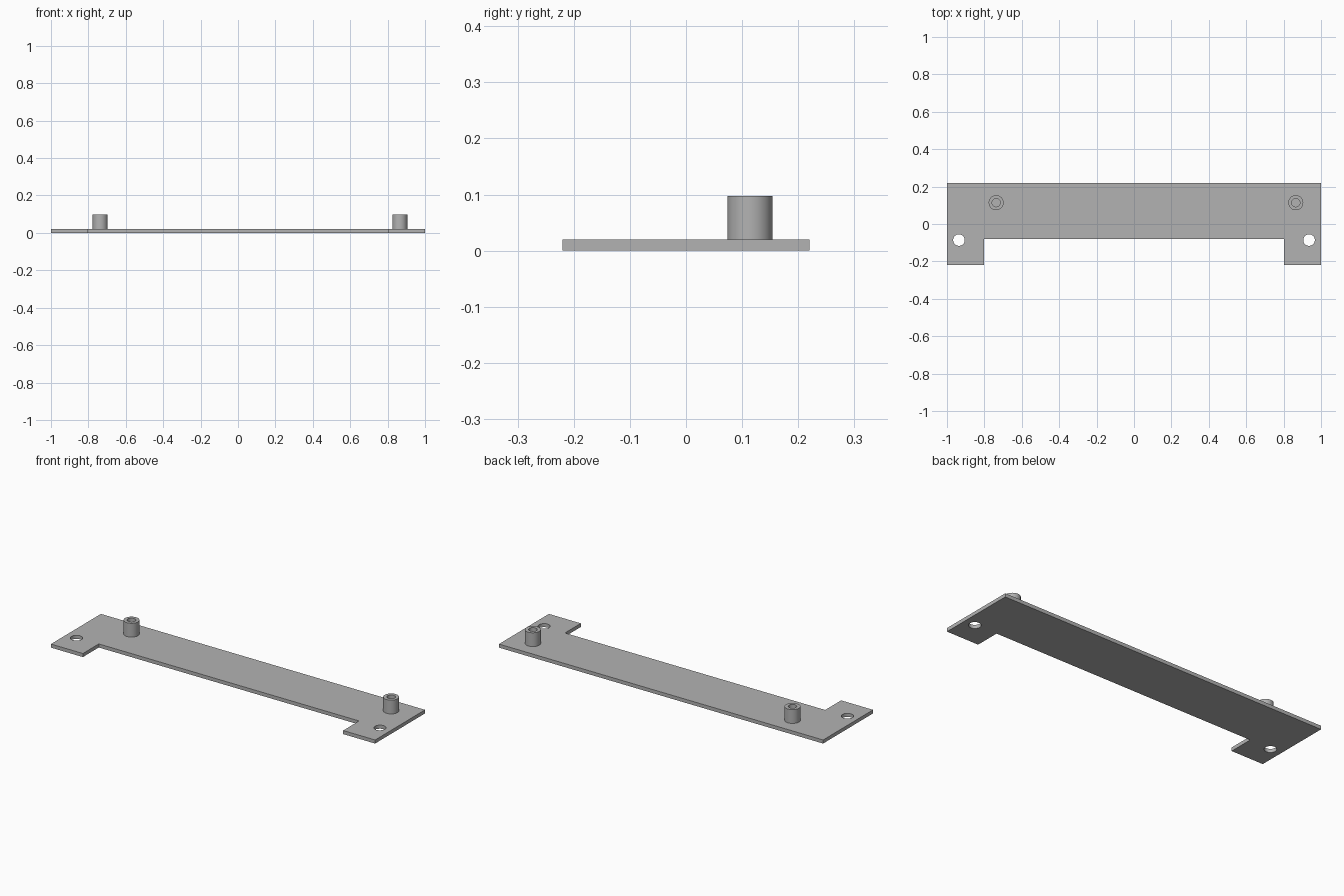
import bpy, bmesh, math

if "Cube" in bpy.data.objects:
    bpy.data.objects.remove(bpy.data.objects["Cube"])

grey = bpy.data.materials.new("plain grey")
grey.diffuse_color = (0.45, 0.45, 0.45, 1)
grey.use_nodes = True
grey.node_tree.nodes["Principled BSDF"].inputs["Base Color"].default_value = grey.diffuse_color

THICK, BOSS_TOP = 0.02, 0.097


def finish(obj):
    # merge seams, fix normals, smooth round walls only
    bm = bmesh.new()
    bm.from_mesh(obj.data)
    bmesh.ops.remove_doubles(bm, verts=bm.verts, dist=1e-5)
    bmesh.ops.recalc_face_normals(bm, faces=bm.faces)
    bm.to_mesh(obj.data)
    bm.free()
    obj.data.materials.clear()
    obj.data.materials.append(grey)
    bpy.ops.object.select_all(action='DESELECT')
    obj.select_set(True)
    bpy.context.view_layer.objects.active = obj
    bpy.ops.object.shade_smooth_by_angle(angle=math.radians(30))


def circle(cx, cy, r, n=48):
    return [(cx + r * math.cos(2 * math.pi * i / n),
             cy + r * math.sin(2 * math.pi * i / n)) for i in range(n)]


def plate(name, loops):
    # filled flat curve: the first loop is the outline, the rest are holes
    curve = bpy.data.curves.new(name, 'CURVE')
    curve.dimensions = '2D'
    curve.fill_mode = 'BOTH'
    curve.extrude = THICK / 2
    for pts in loops:
        s = curve.splines.new('POLY')
        s.points.add(len(pts) - 1)
        for p, (x, y) in zip(s.points, pts):
            p.co = (x, y, THICK / 2, 1)
        s.use_cyclic_u = True
    obj = bpy.data.objects.new(name, curve)
    bpy.context.collection.objects.link(obj)
    bpy.ops.object.select_all(action='DESELECT')
    obj.select_set(True)
    bpy.context.view_layer.objects.active = obj
    bpy.ops.object.convert(target='MESH')
    obj = bpy.context.view_layer.objects.active
    # make sure the plate rests on z = 0
    low = min(v.co.z for v in obj.data.vertices)
    for v in obj.data.vertices:
        v.co.z -= low
    finish(obj)


def boss(name, x, y, outer=0.04, inner=0.022, n=48):
    # hollow post: a rectangular section spun around z, rooted in the plate
    bm = bmesh.new()
    section = [(inner, 0.01), (outer, 0.01), (outer, BOSS_TOP), (inner, BOSS_TOP)]
    vs = [bm.verts.new((r, 0, z)) for r, z in section]
    es = [bm.edges.new((vs[i], vs[(i + 1) % 4])) for i in range(4)]
    bmesh.ops.spin(bm, geom=vs + es, cent=(0, 0, 0), axis=(0, 0, 1),
                   angle=2 * math.pi, steps=n)
    mesh = bpy.data.meshes.new(name)
    bm.to_mesh(mesh)
    bm.free()
    obj = bpy.data.objects.new(name, mesh)
    obj.location = (x, y, 0)
    bpy.context.collection.objects.link(obj)
    finish(obj)


# base plate with two front tabs and mounting holes
half = [(1, 0.22), (1, -0.22), (0.803, -0.22), (0.803, -0.08)]
outline = half + [(-x, y) for x, y in reversed(half)]
plate("base_plate", [outline] + [circle(s * 0.936, -0.086, 0.031) for s in (-1, 1)])

# standoff posts
boss("left_post", -0.737, 0.114)
boss("right_post", 0.865, 0.114)
